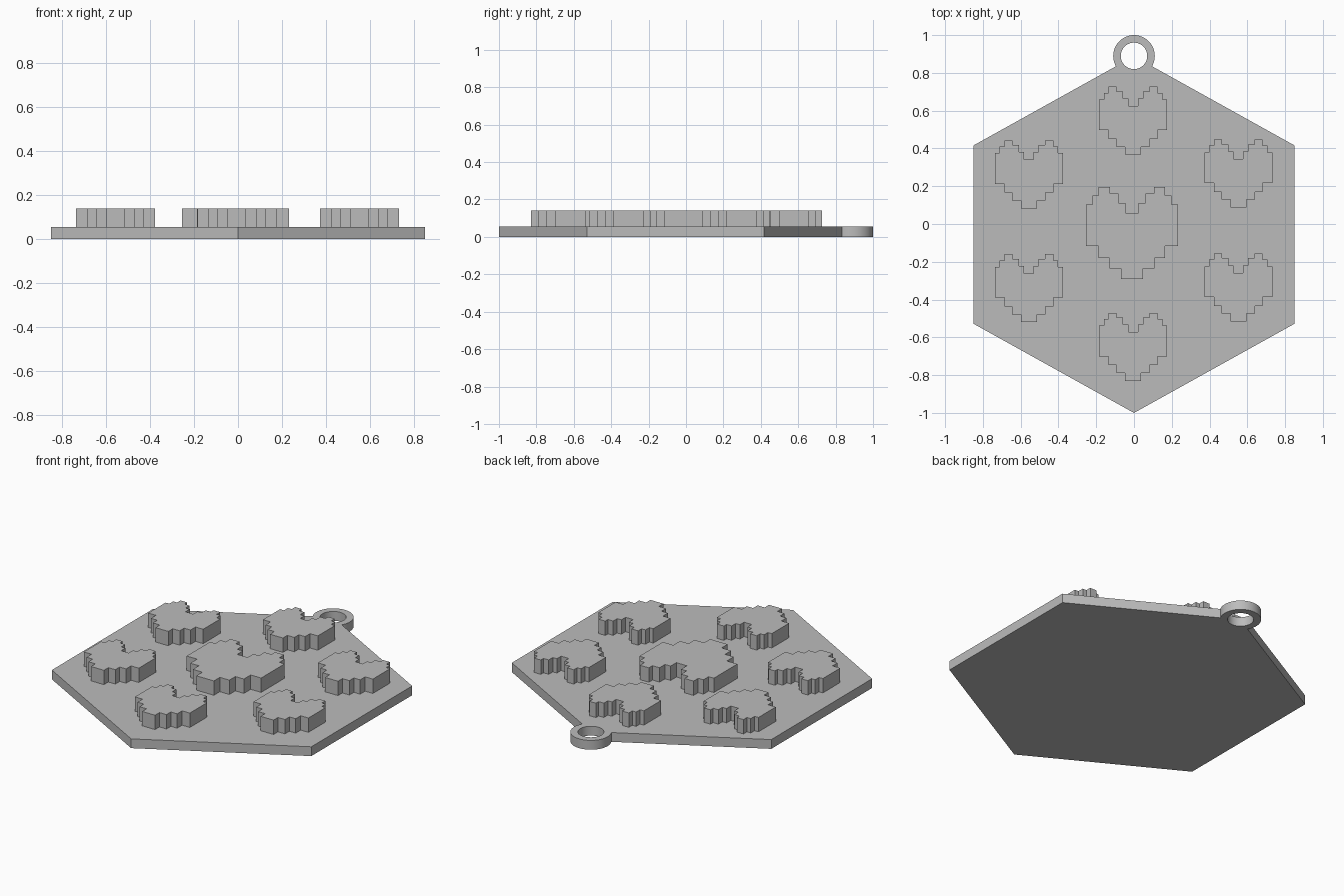
import bpy, bmesh, math

cube = bpy.data.objects.get("Cube")
if cube:
    bpy.data.objects.remove(cube, do_unlink=True)

PLATE_TOP, HEART_TOP = 0.055, 0.14

# Single matte grey for everything
grey = bpy.data.materials.new("light_grey")
grey.use_nodes = True
GREY = (0.5, 0.5, 0.5, 1)
grey.diffuse_color = GREY
grey.node_tree.nodes["Principled BSDF"].inputs["Base Color"].default_value = GREY


def prism(name, outline, z0, z1):
    """Extrude a closed outline from z0 up to z1."""
    bm = bmesh.new()
    face = bm.faces.new([bm.verts.new((x, y, z0)) for x, y in outline])
    ext = bmesh.ops.extrude_face_region(bm, geom=[face])["geom"]
    tops = [v for v in ext if isinstance(v, bmesh.types.BMVert)]
    bmesh.ops.translate(bm, verts=tops, vec=(0, 0, z1 - z0))
    bmesh.ops.recalc_face_normals(bm, faces=bm.faces)
    mesh = bpy.data.meshes.new(name)
    bm.to_mesh(mesh)
    bm.free()
    mesh.materials.append(grey)
    obj = bpy.data.objects.new(name, mesh)
    bpy.context.collection.objects.link(obj)
    return obj


def circle(cy, r, n=64):
    return [(r * math.cos(2 * math.pi * i / n), cy + r * math.sin(2 * math.pi * i / n))
            for i in range(n)]


def combine(target, tool, operation):
    """Apply a boolean and discard the tool object."""
    bpy.context.view_layer.objects.active = target
    mod = target.modifiers.new(operation.lower(), "BOOLEAN")
    mod.operation, mod.object, mod.solver = operation, tool, "EXACT"
    bpy.ops.object.modifier_apply(modifier=mod.name)
    bpy.data.objects.remove(tool, do_unlink=True)


# Hexagonal base plate with a hanging ring at the back corner
CY, SIDE, HALF_W, RING_Y = -0.056, 0.944, 0.85, 0.89
h = SIDE / 2
hexagon = [(0, CY - SIDE), (HALF_W, CY - h), (HALF_W, CY + h),
           (0, CY + SIDE), (-HALF_W, CY + h), (-HALF_W, CY - h)]
plate = prism("base_plate", hexagon, 0, PLATE_TOP)
combine(plate, prism("ring_outer", circle(RING_Y, 0.11), 0, PLATE_TOP), "UNION")
combine(plate, prism("ring_hole", circle(RING_Y, 0.07), -0.1, 0.2), "DIFFERENCE")
plate.select_set(True)
bpy.context.view_layer.objects.active = plate
bpy.ops.object.shade_smooth_by_angle(angle=math.radians(30))

# Stepped heart: (outer x, height) of each column, from the centre outwards
UPPER = [(0.14, 0.43), (0.29, 0.65), (0.48, 0.86), (0.72, 1), (0.86, 0.82), (1, 0.62)]
LOWER = [(0.235, -1), (0.49, -0.77), (0.72, -0.54), (1, -0.28)]


def steps(columns):
    points, x = [], None
    for outer, y in columns:
        if x is not None:
            points.append((x, y))
        points.append((outer, y))
        x = outer
    return points


right_half = steps(LOWER) + steps(UPPER)[::-1]
heart = right_half + [(-x, y) for x, y in reversed(right_half)]

# One large heart in the middle, six small ones around it
HEARTS = [("centre_heart", -0.011, -0.048, 0.244),
          ("back_heart", -0.005, 0.547, 0.18),
          ("front_heart", -0.005, -0.65, 0.18),
          ("back_right_heart", -0.557, 0.263, 0.18),
          ("back_left_heart", 0.552, 0.267, 0.18),
          ("front_right_heart", -0.557, -0.34, 0.18),
          ("front_left_heart", 0.552, -0.336, 0.18)]
for name, cx, cy, s in HEARTS:
    prism(name, [(cx + s * x, cy + s * y) for x, y in heart], PLATE_TOP - 0.005, HEART_TOP)
